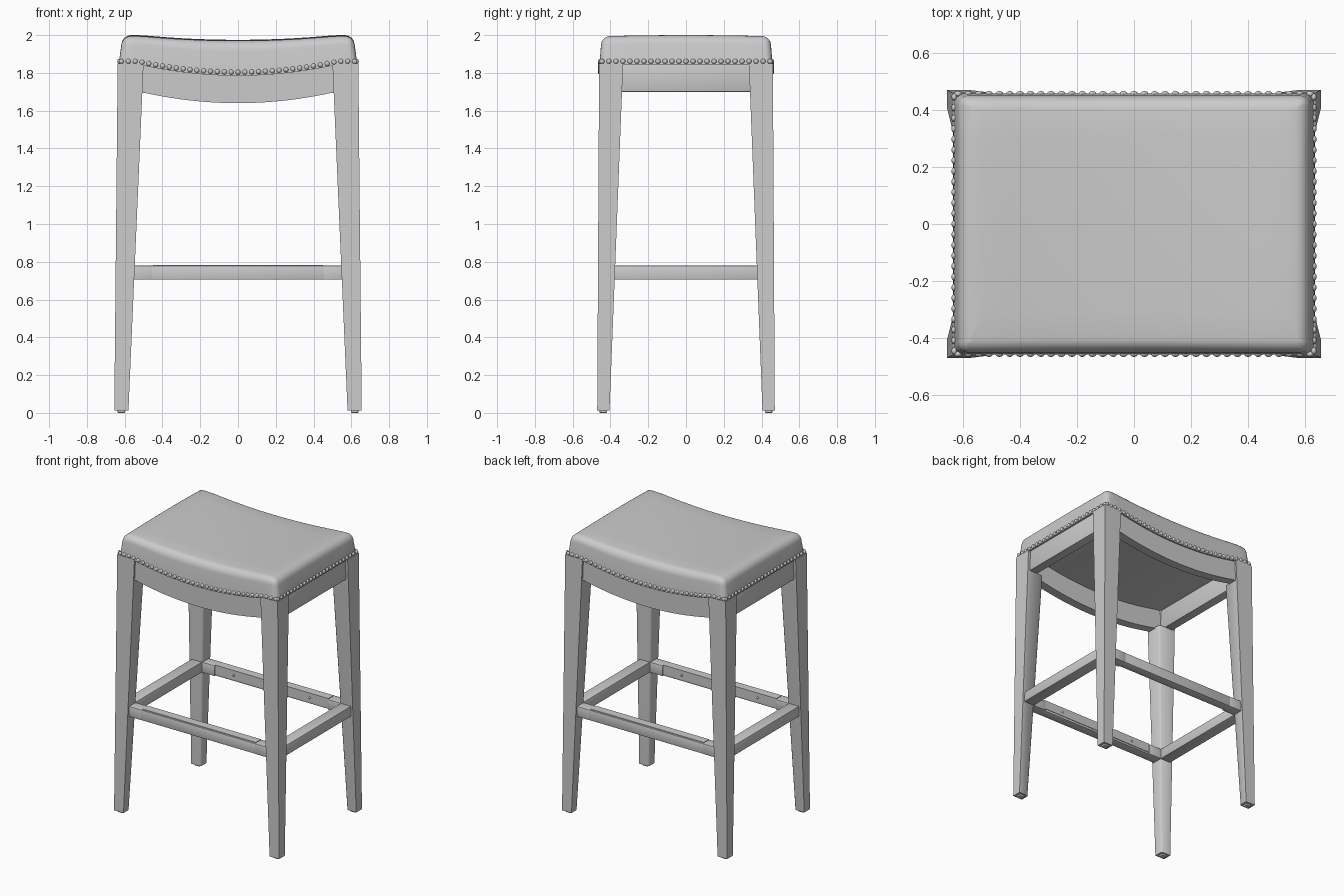
import bpy, bmesh, math
from mathutils import Vector, Matrix

if "Cube" in bpy.data.objects:
    bpy.data.objects.remove(bpy.data.objects["Cube"])

grey = bpy.data.materials.new("plain_grey")
grey.use_nodes = True
colour = (0.6, 0.6, 0.6, 1)
grey.diffuse_color = colour
grey.node_tree.nodes["Principled BSDF"].inputs["Base Color"].default_value = colour


def finish(bm, name, angle=35):
    bmesh.ops.recalc_face_normals(bm, faces=bm.faces)
    mesh = bpy.data.meshes.new(name)
    bm.to_mesh(mesh)
    bm.free()
    mesh.materials.append(grey)
    ob = bpy.data.objects.new(name, mesh)
    bpy.context.collection.objects.link(ob)
    bpy.ops.object.select_all(action='DESELECT')
    ob.select_set(True)
    bpy.context.view_layer.objects.active = ob
    bpy.ops.object.shade_smooth_by_angle(angle=math.radians(angle))


def soften(bm, edges, offset, segments=2):
    bmesh.ops.bevel(bm, geom=edges, offset=offset, segments=segments,
                    profile=0.5, affect='EDGES')


def box(lo, hi, bevel=0.0):
    """Axis-aligned box between two corners, with rounded edges."""
    bm = bmesh.new()
    lo, hi = Vector(lo), Vector(hi)
    bmesh.ops.create_cube(bm, size=1)
    for v in bm.verts:
        v.co = Vector((lo[i] + (v.co[i] + 0.5) * (hi[i] - lo[i]) for i in range(3)))
    if bevel:
        soften(bm, bm.edges[:], bevel)
    return bm


def slice_along(bm, axis, half, count):
    """Cut evenly spaced loops so that the mesh can bend."""
    normal = Vector((0, 0, 0))
    normal[axis] = 1
    for i in range(1, count):
        bmesh.ops.bisect_plane(bm, geom=bm.verts[:] + bm.edges[:] + bm.faces[:],
                               plane_co=normal * (half * (2 * i / count - 1)),
                               plane_no=normal)


def dip(x, reach=0.53):
    return max(0.0, 1 - (x / reach) ** 2)


# Saddle cushion: rounded box, flared at the base and sagging in the middle
BASE, TOP = 1.845, 2.0
bm = box((-0.632, -0.458, BASE), (0.632, 0.458, TOP))
soften(bm, [e for e in bm.edges if abs(e.verts[0].co.z - e.verts[1].co.z) > 0.1], 0.035, 4)
soften(bm, [e for e in bm.edges if all(v.co.z > TOP - 0.001 for v in e.verts)], 0.045, 5)
slice_along(bm, 0, 0.6, 24)
slice_along(bm, 1, 0.42, 8)
for v in bm.verts:
    t = (v.co.z - BASE) / (TOP - BASE)
    sag = (0.06 * (1 - t) + 0.025 * t) * dip(v.co.x)
    crown = 0.006 * t * (v.co.y / 0.45) ** 2
    v.co.z -= sag + crown
    v.co.x *= 1 - 0.034 * t
    v.co.y *= 1 - 0.025 * t
finish(bm, "seat_cushion", 50)

# Nail-head trim: shallow domes around the cushion's lower edge
bm = bmesh.new()


def nail(x, y, flatten):
    spot = Matrix.Translation((x, y, 1.861 - 0.057 * dip(x))) @ Matrix.Diagonal(flatten)
    bmesh.ops.create_uvsphere(bm, u_segments=10, v_segments=6, radius=0.0135, matrix=spot)


for side in (-1, 1):
    for i in range(35):
        nail(-0.617 + 1.234 * i / 34, side * 0.456, (1, 0.75, 1, 1))
    for i in range(25):
        nail(side * 0.63, -0.445 + 0.89 * i / 24, (0.75, 1, 1, 1))
finish(bm, "nail_head_trim", 60)

# Front and back aprons, curved to follow the cushion
for side, name in ((-1, "front_apron"), (1, "back_apron")):
    y0, y1 = sorted((side * 0.385, side * 0.448))
    bm = box((-0.56, y0, 1.7), (0.56, y1, 1.85))
    slice_along(bm, 0, 0.53, 24)
    for v in bm.verts:
        v.co.z -= 0.06 * dip(v.co.x, 0.52)
    finish(bm, name)

# Side aprons and side stretchers
for side, name in ((-1, "right"), (1, "left")):
    x0, x1 = sorted((side * 0.555, side * 0.62))
    finish(box((x0, -0.39, 1.7), (x1, 0.39, 1.85), 0.003), name + "_apron")
    x0, x1 = sorted((side * 0.55, side * 0.634))
    finish(box((x0, -0.41, 0.705), (x1, 0.41, 0.78), 0.006), name + "_stretcher")

# Front and back stretchers: square ends, slimmer bar between with a screwed plate
for side, name in ((-1, "front"), (1, "back")):
    def part(x0, x1, inner, outer, z0, z1, label, bevel=0.0):
        y0, y1 = sorted((side * inner, side * outer))
        finish(box((x0, y0, z0), (x1, y1, z1), bevel), f"{name}_{label}")

    part(-0.46, 0.46, 0.386, 0.453, 0.705, 0.78, "stretcher", 0.006)
    part(-0.58, -0.45, 0.377, 0.453, 0.705, 0.78, "stretcher_right_end", 0.004)
    part(0.45, 0.58, 0.377, 0.453, 0.705, 0.78, "stretcher_left_end", 0.004)
    part(-0.45, 0.45, 0.382, 0.442, 0.777, 0.784, "footrest_plate")
    part(-0.45, 0.45, 0.382, 0.388, 0.72, 0.784, "inner_plate")
    bm = bmesh.new()
    for x in (-0.3, 0.3):
        bmesh.ops.create_uvsphere(bm, u_segments=10, v_segments=6, radius=0.008,
                                  matrix=Matrix.Translation((x, side * 0.382, 0.75)))
    finish(bm, name + "_plate_screws")

# Tapered square legs, notched behind the aprons, with small glides underneath
FOOT, SHOULDER, HEAD = 0.012, 1.7, 1.85


def leg_ring(bm, sx, sy, z, cut):
    """Leg section at a height, with its inner corner cut off."""
    t = (z - FOOT) / (HEAD - FOOT)
    ix, ox = 0.58 - 0.08 * t, 0.655 - 0.018 * t
    iy, oy = 0.405 - 0.072 * t, 0.47 - 0.01 * t
    outline = ((ix + cut, iy), (ox, iy), (ox, oy), (ix, oy), (ix, iy + cut))
    return [bm.verts.new((sx * x, sy * y, z)) for x, y in outline]


for sx, xname in ((-1, "right"), (1, "left")):
    for sy, yname in ((-1, "front"), (1, "back")):
        bm = bmesh.new()
        rings = [leg_ring(bm, sx, sy, z, cut) for z, cut in
                 ((FOOT, 0.008), (SHOULDER, 0.008), (SHOULDER + 0.004, 0.1), (HEAD, 0.1))]
        bm.faces.new(rings[0])
        bm.faces.new(rings[-1])
        for low, high in zip(rings, rings[1:]):
            for i in range(5):
                j = (i + 1) % 5
                bm.faces.new((low[i], low[j], high[j], high[i]))
        bmesh.ops.recalc_face_normals(bm, faces=bm.faces)
        finish(bm, f"{yname}_{xname}_leg", 50)
        x0, x1 = sorted((sx * 0.598, sx * 0.637))
        y0, y1 = sorted((sy * 0.418, sy * 0.457))
        finish(box((x0, y0, 0), (x1, y1, 0.02), 0.004), f"{yname}_{xname}_glide")
